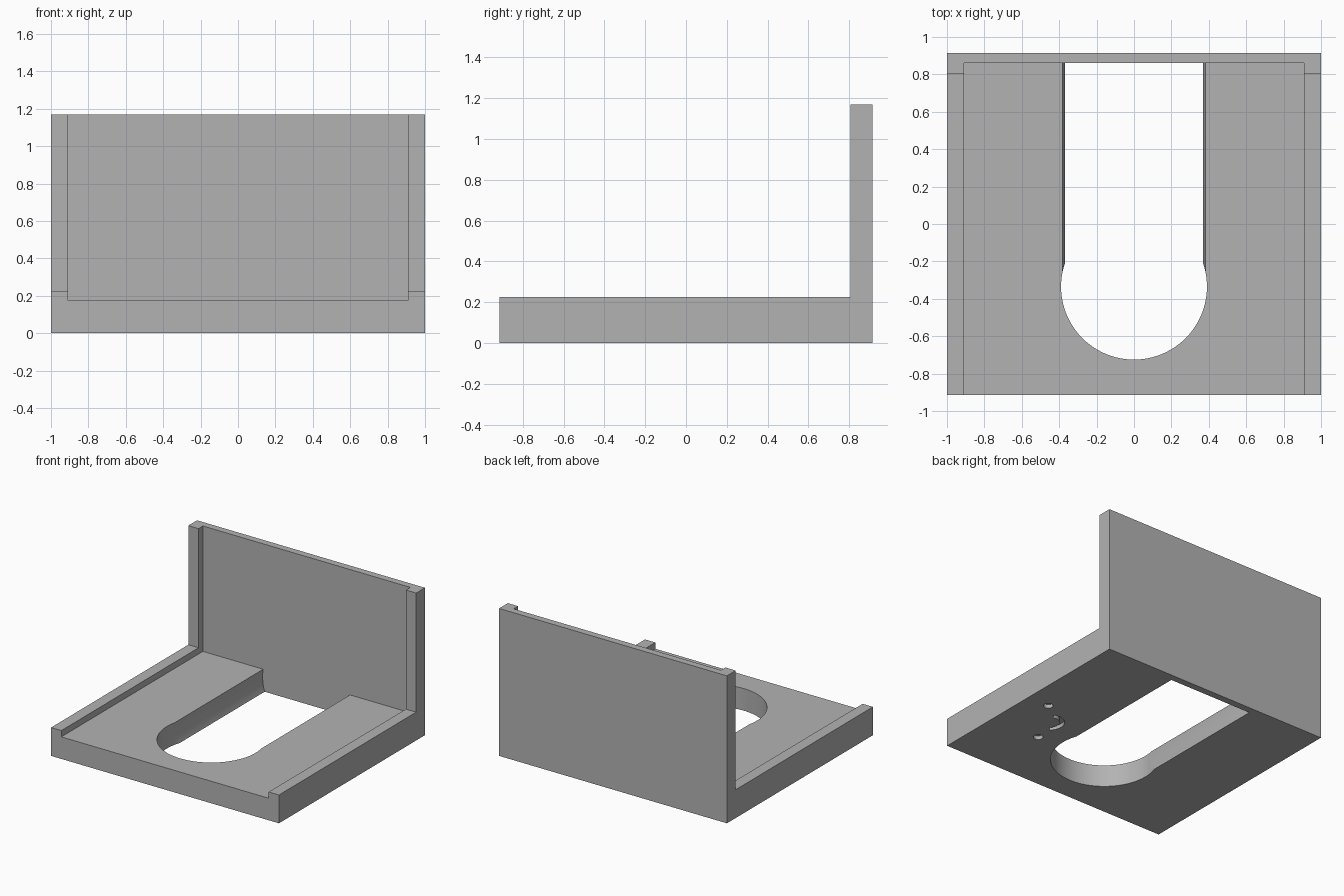
import bpy, math
from mathutils import Vector

cube = bpy.data.objects.get("Cube")
if cube:
    bpy.data.objects.remove(cube, do_unlink=True)

# Single matte grey
grey = bpy.data.materials.new("plain grey")
grey.use_nodes = True
grey.diffuse_color = (0.45, 0.45, 0.45, 1)
grey.node_tree.nodes["Principled BSDF"].inputs["Base Color"].default_value = grey.diffuse_color


def prism(name, outline, axis, start, end):
    """Extrude a 2D outline along the x, y or z axis."""
    def place(p, d):
        return Vector({"x": (d, *p), "y": (p[0], d, p[1]), "z": (*p, d)}[axis])
    n = len(outline)
    verts = [place(p, d) for d in (start, end) for p in outline]
    faces = [list(range(n)), list(range(n, 2 * n))]
    faces += [[i, (i + 1) % n, n + (i + 1) % n, n + i] for i in range(n)]
    mesh = bpy.data.meshes.new(name)
    mesh.from_pydata(verts, [], faces)
    obj = bpy.data.objects.new(name, mesh)
    bpy.context.collection.objects.link(obj)
    obj.data.materials.append(grey)
    bpy.ops.object.select_all(action="DESELECT")
    bpy.context.view_layer.objects.active = obj
    obj.select_set(True)
    bpy.ops.object.mode_set(mode="EDIT")
    bpy.ops.mesh.select_all(action="SELECT")
    bpy.ops.mesh.normals_make_consistent(inside=False)
    bpy.ops.object.mode_set(mode="OBJECT")
    return obj


def arc(cx, cy, r, a0=0, a1=360, steps=96, closed=True):
    count = steps if closed else steps + 1
    angles = [math.radians(a0 + (a1 - a0) * i / steps) for i in range(count)]
    return [(cx + r * math.cos(a), cy + r * math.sin(a)) for a in angles]


def rect(x0, y0, x1, y1):
    return [(x0, y0), (x1, y0), (x1, y1), (x0, y1)]


def cut(target, cutter):
    cutter.hide_render = True
    mod = target.modifiers.new("cut", "BOOLEAN")
    mod.operation = "DIFFERENCE"
    mod.solver = "EXACT"
    mod.object = cutter
    bpy.context.view_layer.objects.active = target
    bpy.ops.object.modifier_apply(modifier=mod.name)
    bpy.data.objects.remove(cutter, do_unlink=True)


HALF_DEPTH, WALL, FLOOR = 0.915, 0.86, 0.175

# L-shaped body: base with rail height, and upright back
profile = [(-HALF_DEPTH, 0), (HALF_DEPTH, 0), (HALF_DEPTH, 1.17),
           (0.805, 1.17), (0.805, 0.225), (-HALF_DEPTH, 0.225)]
stand = prism("stand_body", profile, "x", -1, 1)

# Recess between the side rails and ribs
cut(stand, prism("recess_cutter", rect(-0.91, -1.2, 0.91, WALL), "z", FLOOR, 1.5))

# Slot: round front opening and a rounded channel running to the back
cut(stand, prism("channel_cutter", arc(0, 0.115, 0.386), "y", -0.335, WALL))
cut(stand, prism("opening_cutter", arc(0, -0.335, 0.39), "z", -0.5, 0.6))

# Small round pockets and a crescent pocket in the underside
for x, y in ((0.81, 0.0), (0.575, -0.395)):
    cut(stand, prism("pocket_cutter", arc(x, y, 0.035, steps=24), "z", -0.1, 0.03))
turn = math.degrees(math.atan2(0.51, -0.86))
crescent = arc(0.65, -0.18, 0.11, turn - 80, turn + 80, 20, False)
mid = arc(0.65, -0.18, 0.075, turn + 80, turn - 80, 20, False)
cut(stand, prism("crescent_cutter", crescent + mid, "z", -0.1, 0.03))

# Smooth the round walls, keep the corners crisp
bpy.ops.object.select_all(action="DESELECT")
stand.select_set(True)
bpy.context.view_layer.objects.active = stand
bpy.ops.object.shade_smooth_by_angle(angle=math.radians(20))
